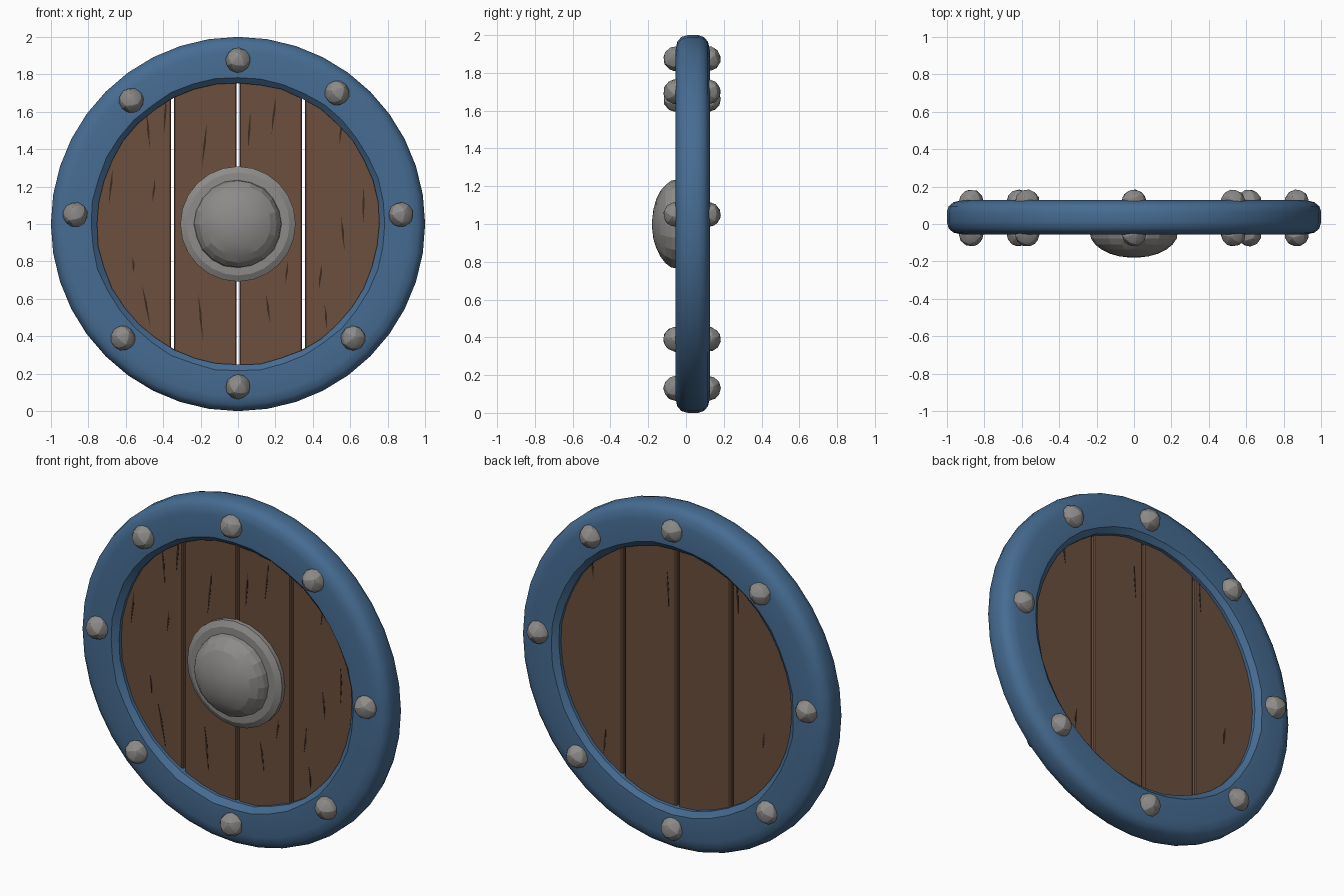
import bpy, bmesh, math, random
from mathutils import Matrix, Vector

random.seed(4)
if "Cube" in bpy.data.objects:
    bpy.data.objects.remove(bpy.data.objects["Cube"], do_unlink=True)

MID = 1.0  # height of the shield centre


def material(name, rgb):
    m = bpy.data.materials.new(name)
    m.use_nodes = True
    m.diffuse_color = (*rgb, 1)
    for n in m.node_tree.nodes:
        if n.type == 'BSDF_PRINCIPLED':
            n.inputs["Base Color"].default_value = (*rgb, 1)
    return m


blue = material("blue_paint", (0.062, 0.15, 0.29))
wood = material("brown_wood", (0.15, 0.078, 0.048))
dark = material("dark_grain", (0.045, 0.024, 0.016))
metal = material("grey_metal", (0.27, 0.26, 0.25))


def finish(bm, name, mat, angle=None):
    bmesh.ops.recalc_face_normals(bm, faces=bm.faces)
    mesh = bpy.data.meshes.new(name)
    bm.to_mesh(mesh)
    bm.free()
    mesh.materials.append(mat)
    obj = bpy.data.objects.new(name, mesh)
    bpy.context.collection.objects.link(obj)
    if angle:
        bpy.ops.object.select_all(action='DESELECT')
        obj.select_set(True)
        bpy.context.view_layer.objects.active = obj
        bpy.ops.object.shade_smooth_by_angle(angle=math.radians(angle))
    return obj


def lathe(name, profile, steps, mat, loop=False, wobble=0.0, angle=None):
    """Turn a (radius, y) profile around the shield's front-back axis."""
    bm = bmesh.new()
    rings = []
    for i in range(steps):
        a = math.tau * i / steps
        ring = []
        for r, y in profile:
            r += random.uniform(-wobble, wobble) if r < 0.9 else 0
            ring.append(bm.verts.new((r * math.sin(a), y, MID + r * math.cos(a))))
        rings.append(ring)
    n = len(profile)
    for i in range(steps):
        a, b = rings[i], rings[(i + 1) % steps]
        for j in range(n if loop else n - 1):
            k = (j + 1) % n
            bm.faces.new((a[j], a[k], b[k], b[j]))
    if not loop:
        for j in (0, n - 1):
            bm.faces.new([ring[j] for ring in rings])
    return finish(bm, name, mat, angle)


def slab(bm, outline, y0, y1):
    """Extrude an (x, z) outline from y0 to y1."""
    face = bm.faces.new([bm.verts.new((x, y0, z)) for x, z in outline])
    grown = bmesh.ops.extrude_face_region(bm, geom=[face])
    verts = [v for v in grown["geom"] if isinstance(v, bmesh.types.BMVert)]
    bmesh.ops.translate(bm, verts=verts, vec=(0, y1 - y0, 0))


# Painted rim
rim_profile = [(0.755, -0.025), (0.785, -0.054), (0.92, -0.056), (0.965, -0.046),
               (0.99, -0.025), (1.0, 0.01), (1.0, 0.065), (0.99, 0.095),
               (0.965, 0.116), (0.92, 0.127), (0.785, 0.125), (0.755, 0.1)]
lathe("rim", rim_profile, 40, blue, loop=True, wobble=0.004, angle=35)

# Four planks with narrow gaps, their ends following the rim
FRONT, BACK, REACH = -0.005, 0.08, 0.8
edges = [-0.78, -0.35, 0.0, 0.35, 0.78]
for i, (left, right) in enumerate(zip(edges, edges[1:])):
    x0, x1 = left + 0.007, right - 0.007
    xs = [x0 + (x1 - x0) * t / 8 for t in range(9)]
    arc = [(x, math.sqrt(REACH ** 2 - x * x)) for x in xs]
    outline = [(x, MID + h) for x, h in arc] + [(x, MID - h) for x, h in reversed(arc)]
    bm = bmesh.new()
    slab(bm, outline, FRONT, BACK)
    plank = finish(bm, f"plank_{i + 1}", wood)
    bevel = plank.modifiers.new("worn_edges", 'BEVEL')
    bevel.width = 0.007
    bevel.segments = 1

# Grain cracks: x, height, length, lean
cracks = [(-.68, 1.2, .2, .1), (-.56, .78, .1, -.1), (-.49, .56, .24, -.2),
          (-.45, 1.18, .12, .1), (-.48, 1.5, .2, -.1), (-.39, 1.58, .2, .05),
          (-.18, 1.42, .24, .1), (-.2, .5, .26, -.1), (-.27, .9, .1, .1),
          (.06, 1.5, .2, .05), (.19, 1.58, .2, .1), (.16, .55, .16, -.15),
          (.26, .74, .12, .1), (.55, 1.5, .16, .1), (.67, 1.1, .2, 0),
          (.56, .95, .18, -.1), (.44, .72, .14, .1), (.47, .5, .14, -.1)]


def crack_plates(name, marks, y0, y1):
    bm = bmesh.new()
    for x, z, length, lean in marks:
        w, h = 0.007, length / 2
        shape = [(0, h), (w, h * 0.2), (w * 0.5, -h * 0.4), (0, -h), (-w * 0.8, -h * 0.1)]
        slab(bm, [(x + px + pz * lean, z + pz) for px, pz in shape], y0, y1)
    return finish(bm, name, dark)


crack_plates("front_grain", cracks, FRONT - 0.002, FRONT + 0.003)
crack_plates("back_grain", cracks[1::4], BACK - 0.003, BACK + 0.002)

# Central boss: flat collar and dome
collar = [(0.308, FRONT + 0.005), (0.308, -0.03), (0.275, -0.048), (0.22, -0.05)]
lathe("boss_collar", collar, 24, metal, angle=25)
CAP, HEIGHT, BASE = 0.235, 0.135, -0.045
dome = [(CAP * math.cos(t), BASE - HEIGHT * math.sin(t))
        for t in (math.radians(85 * k / 6) for k in range(7))]
lathe("boss_dome", dome, 20, metal, wobble=0.003, angle=12)

# Rivets on both faces of the rim: x and height
spots = [(0, 1.875), (0.53, 1.7), (0.87, 1.05), (0.615, 0.39),
         (0, 0.13), (-0.615, 0.39), (-0.87, 1.05), (-0.57, 1.66)]
for side, y in (("front", -0.054), ("back", 0.118)):
    for i, (x, z) in enumerate(spots):
        bm = bmesh.new()
        bmesh.ops.create_icosphere(bm, subdivisions=2, radius=0.067)
        spin = Matrix.Rotation(random.uniform(0, math.tau), 4, Vector((1, 2, 3)))
        bmesh.ops.transform(bm, matrix=Matrix.Translation((x, y, z)) @ spin, verts=bm.verts)
        finish(bm, f"{side}_rivet_{i + 1}", metal, angle=20)
